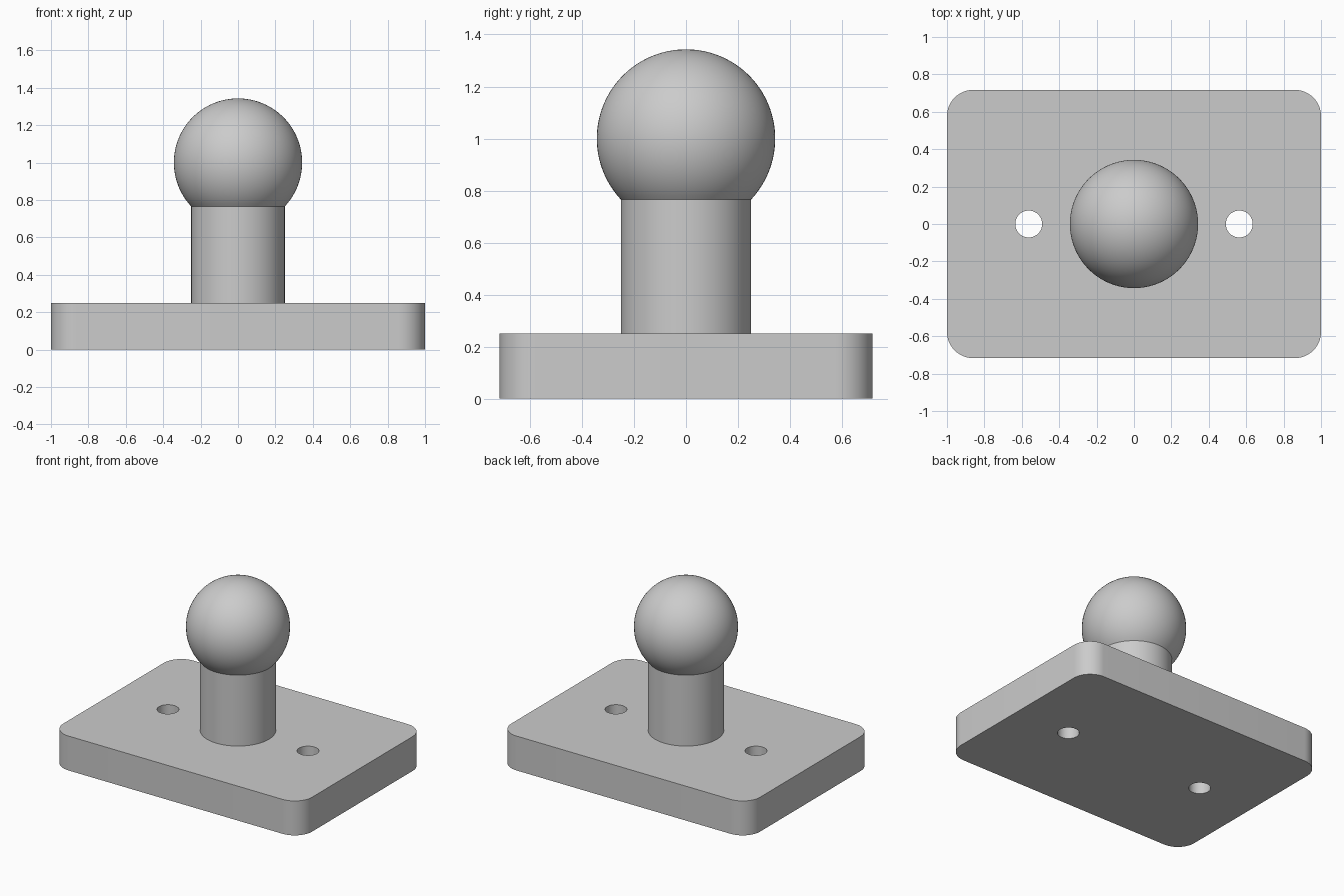
import bpy, bmesh
from math import sin, cos, pi, asin, sqrt, radians

cube = bpy.data.objects.get("Cube")
if cube:
    bpy.data.objects.remove(cube, do_unlink=True)

BASE_X, BASE_Y, BASE_H, CORNER = 1.0, 0.717, 0.25, 0.14
HOLE_X, HOLE_R = 0.563, 0.072
STEM_R, BALL_R, BALL_Z = 0.25, 0.343, 1.0

# Single plain grey material
grey = bpy.data.materials.new("grey")
grey.use_nodes = True
colour = (0.6, 0.6, 0.6, 1)
grey.diffuse_color = colour
grey.node_tree.nodes["Principled BSDF"].inputs["Base Color"].default_value = colour


def arc(cx, cy, r, start, end, steps):
    """Points along an arc, both ends included."""
    angles = [start + (end - start) * i / steps for i in range(steps + 1)]
    return [(cx + r * cos(a), cy + r * sin(a)) for a in angles]


def finish(obj):
    """Weld, orient, colour and smooth a mesh object."""
    bm = bmesh.new()
    bm.from_mesh(obj.data)
    bmesh.ops.remove_doubles(bm, verts=bm.verts, dist=0.0005)
    bmesh.ops.recalc_face_normals(bm, faces=bm.faces)
    bm.to_mesh(obj.data)
    bm.free()
    obj.data.materials.clear()
    obj.data.materials.append(grey)
    bpy.ops.object.select_all(action="DESELECT")
    obj.select_set(True)
    bpy.context.view_layer.objects.active = obj
    bpy.ops.object.shade_smooth_by_angle(angle=radians(30))


# Base plate: rounded rectangle with two through holes, extruded
outline = []
for i, (sx, sy) in enumerate([(1, 1), (-1, 1), (-1, -1), (1, -1)]):
    outline += arc(sx * (BASE_X - CORNER), sy * (BASE_Y - CORNER), CORNER,
                   i * pi / 2, (i + 1) * pi / 2, 12)
holes = [arc(s * HOLE_X, 0, HOLE_R, 0, 2 * pi, 40)[:-1] for s in (-1, 1)]

curve = bpy.data.curves.new("base_plate", "CURVE")
curve.dimensions = "2D"
curve.fill_mode = "BOTH"
curve.extrude = BASE_H / 2
for points in [outline] + holes:
    spline = curve.splines.new("POLY")
    spline.points.add(len(points) - 1)
    for point, (x, y) in zip(spline.points, points):
        point.co = (x, y, 0, 1)
    spline.use_cyclic_u = True
base = bpy.data.objects.new("base_plate", curve)
base.location.z = BASE_H / 2
bpy.context.collection.objects.link(base)
bpy.ops.object.select_all(action="DESELECT")
base.select_set(True)
bpy.context.view_layer.objects.active = base
bpy.ops.object.convert(target="MESH")
finish(bpy.context.view_layer.objects.active)


# Stem and ball: one profile spun about the vertical axis
neck_z = BALL_Z - sqrt(BALL_R ** 2 - STEM_R ** 2)
neck_angle = asin((neck_z - BALL_Z) / BALL_R)
profile = [(STEM_R, BASE_H), (STEM_R, neck_z)]
profile += arc(0, BALL_Z, BALL_R, neck_angle, pi / 2, 36)[1:]

bm = bmesh.new()
verts = [bm.verts.new((r, 0, z)) for r, z in profile]
edges = [bm.edges.new(pair) for pair in zip(verts, verts[1:])]
bmesh.ops.spin(bm, geom=verts + edges, cent=(0, 0, 0), axis=(0, 0, 1),
               angle=2 * pi, steps=72)
mesh = bpy.data.meshes.new("ball_stem")
bm.to_mesh(mesh)
bm.free()
ball_stem = bpy.data.objects.new("ball_stem", mesh)
bpy.context.collection.objects.link(ball_stem)
finish(ball_stem)
